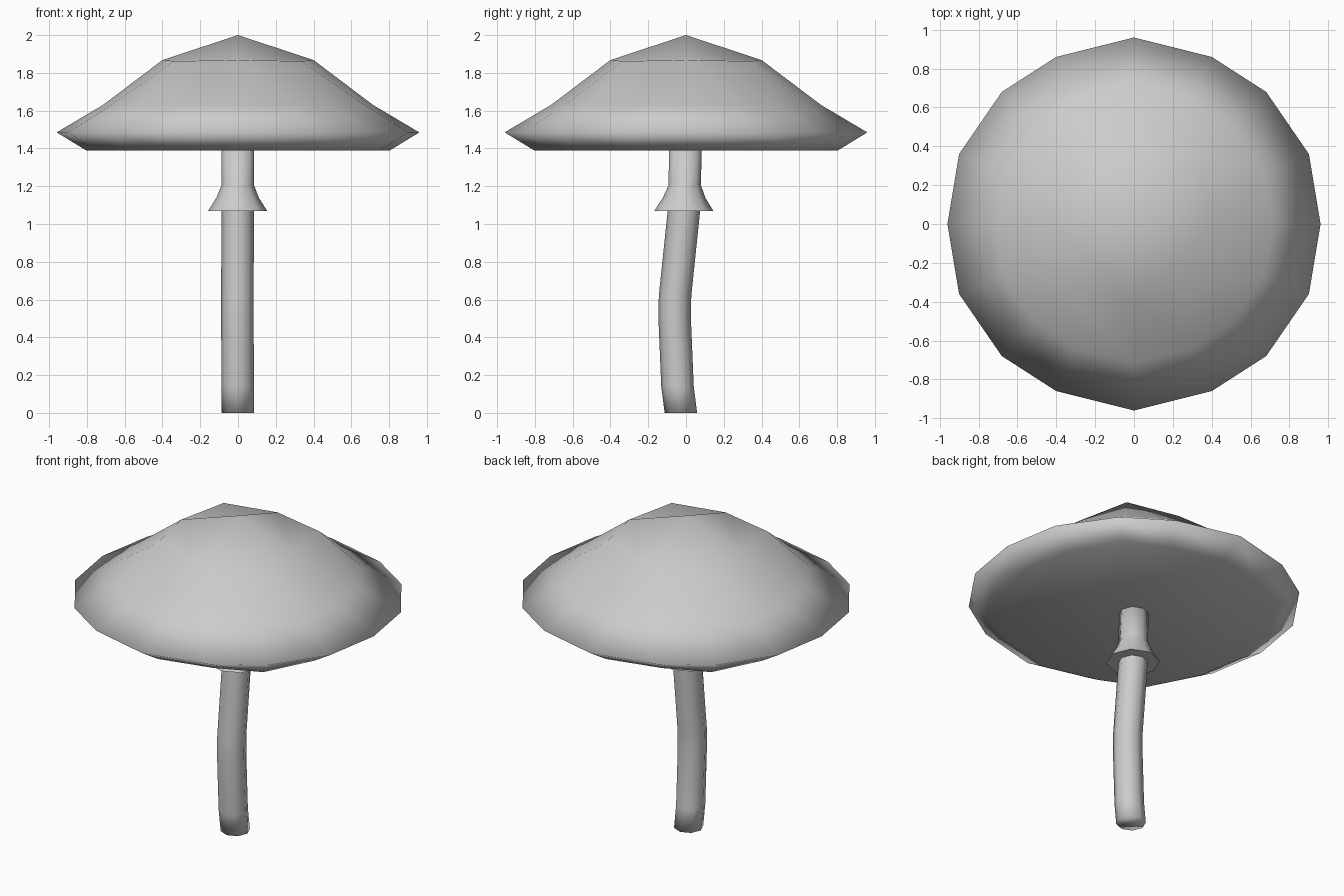
import bpy, bmesh
from math import sin, cos, tau, radians

if "Cube" in bpy.data.objects:
    bpy.data.objects.remove(bpy.data.objects["Cube"])


def finish(bm, name, sharp=None):
    bmesh.ops.recalc_face_normals(bm, faces=bm.faces)
    mesh = bpy.data.meshes.new(name)
    bm.to_mesh(mesh)
    bm.free()
    mesh.shade_smooth()
    if sharp:
        mesh.set_sharp_from_angle(angle=radians(sharp))
    obj = bpy.data.objects.new(name, mesh)
    bpy.context.collection.objects.link(obj)
    return obj


def ring(bm, n, r, z, cx=0.0, cy=0.0):
    return [bm.verts.new((cx + r * cos(tau * i / n), cy + r * sin(tau * i / n), z))
            for i in range(n)]


def bridge(bm, a, b):
    n = len(a)
    for i in range(n):
        j = (i + 1) % n
        bm.faces.new((a[i], a[j], b[j], b[i]))


def tube(name, sections, n=8, sharp=None):
    """Closed tube through (z, radius, centre x, centre y) sections."""
    bm = bmesh.new()
    rings = [ring(bm, n, r, z, cx, cy) for z, r, cx, cy in sections]
    for a, b in zip(rings, rings[1:]):
        bridge(bm, a, b)
    bm.faces.new(rings[0])
    bm.faces.new(rings[-1])
    return finish(bm, name, sharp)


# Cap: grid-like crown, flared rim, flat underside
bm = bmesh.new()
apex = bm.verts.new((0, 0, 2.0))
C, CZ, MZ = .337, 1.862, 1.868
crown = [bm.verts.new(p) for p in
         [(.4, 0, MZ), (C, C, CZ), (0, .4, MZ), (-C, C, CZ),
          (-.4, 0, MZ), (-C, -C, CZ), (0, -.4, MZ), (C, -C, CZ)]]
quarter = [(.96, 0), (.9, .36), (.68, .68), (.4, .86), (0, .96)]
outline = quarter + [(-x, y) for x, y in quarter[-2::-1]]
outline += [(x, -y) for x, y in outline[-2:0:-1]]


def rim_ring(scale, z, corner=None):
    verts = []
    for i, (x, y) in enumerate(outline):
        k = corner if corner and i % 4 == 2 else scale
        verts.append(bm.verts.new((x * k, y * k, z)))
    return verts


shoulder, rim = rim_ring(.745, 1.63), rim_ring(1, 1.485)
under = rim_ring(.838, 1.39, .885)
for q in range(4):
    m0, c, m1 = crown[2 * q], crown[2 * q + 1], crown[(2 * q + 2) % 8]
    s = [shoulder[(4 * q + k) % 16] for k in range(5)]
    bm.faces.new((apex, m0, m1))
    bm.faces.new((m0, c, m1))
    bm.faces.new((m0, s[0], s[1], c))
    bm.faces.new((c, s[1], s[2], s[3]))
    bm.faces.new((c, s[3], s[4], m1))
bridge(bm, shoulder, rim)
bridge(bm, rim, under)
bm.faces.new(under)
finish(bm, "cap")

# Stem: gently bent tube
tube("stem", [(0, .086, 0, -.027), (.14, .086, -.002, -.045), (.5, .086, -.003, -.06),
              (.62, .086, -.003, -.058), (1.08, .086, -.002, -.01), (1.39, .086, 0, -.003)])

# Skirt: flared collar round the stem
tube("skirt", [(1.07, .156, -.002, -.012), (1.14, .112, -.002, -.01),
               (1.21, .084, -.001, -.006)], sharp=60)
